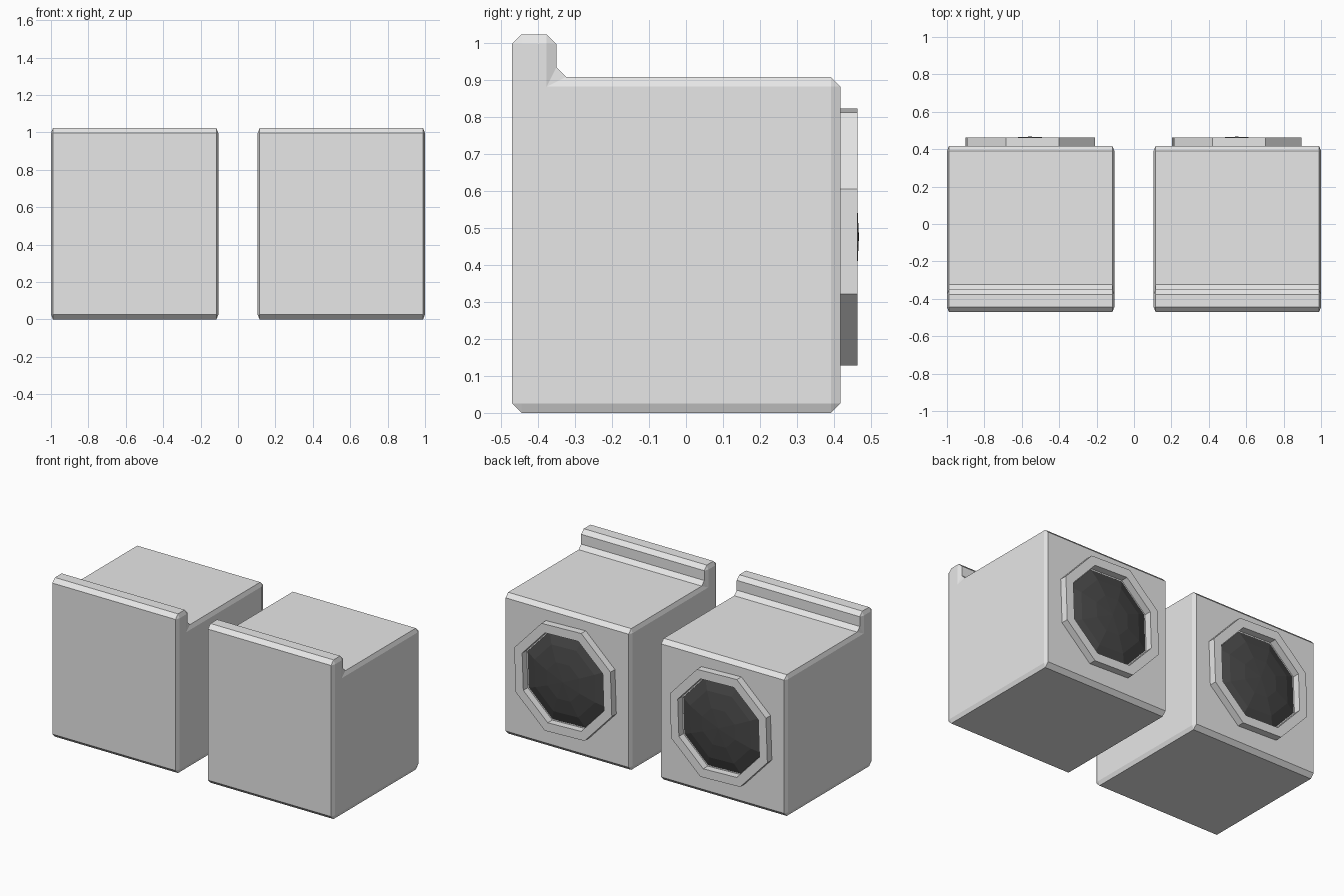
import bpy, bmesh, math

cube = bpy.data.objects.get("Cube")
if cube:
    bpy.data.objects.remove(cube, do_unlink=True)


def material(name, value):
    mat = bpy.data.materials.new(name)
    mat.use_nodes = True
    colour = (value, value, value, 1)
    mat.diffuse_color = colour
    bsdf = mat.node_tree.nodes["Principled BSDF"]
    bsdf.inputs["Base Color"].default_value = colour
    return mat


light_grey = material("light grey", 0.8)
dark_grey = material("dark grey", 0.064)

BACK = 0.417          # rear face of the box
MID_Z = 0.475         # height of the lens centre
SIDES = 8
START = math.radians(20.5)


def finish(bm, name, mat, location):
    bmesh.ops.remove_doubles(bm, verts=bm.verts, dist=1e-5)
    bmesh.ops.recalc_face_normals(bm, faces=bm.faces)
    mesh = bpy.data.meshes.new(name)
    bm.to_mesh(mesh)
    bm.free()
    mesh.materials.append(mat)
    obj = bpy.data.objects.new(name, mesh)
    obj.location = location
    bpy.context.collection.objects.link(obj)
    return obj


def box_with_lip(name, x):
    """L-shaped side profile extruded across, chamfered on every edge."""
    squash = 0.4      # narrows the chamfer across the width
    half = 0.4475 / squash
    profile = [(-0.47, 0), (BACK, 0), (BACK, 0.907),
               (-0.35, 0.907), (-0.35, 1.022), (-0.47, 1.022)]
    bm = bmesh.new()
    face = bm.faces.new([bm.verts.new((-half, y, z)) for y, z in profile])
    extruded = bmesh.ops.extrude_face_region(bm, geom=[face])["geom"]
    moved = [v for v in extruded if isinstance(v, bmesh.types.BMVert)]
    bmesh.ops.translate(bm, verts=moved, vec=(2 * half, 0, 0))
    obj = finish(bm, name, light_grey, (x, 0, 0))
    obj.scale.x = squash
    bevel = obj.modifiers.new("chamfer", "BEVEL")
    bevel.width = 0.026
    bevel.segments = 1


def turned(name, profile, mat, x, closed):
    """Eight-sided turning of (radius, y) points about the rear axis."""
    bm = bmesh.new()
    columns = []
    for i in range(SIDES):
        a = START + i * math.tau / SIDES
        columns.append([bm.verts.new((r * math.cos(a), y, r * math.sin(a)))
                        for r, y in profile])
    count = len(profile)
    for i in range(SIDES):
        here, there = columns[i], columns[(i + 1) % SIDES]
        for j in range(count if closed else count - 1):
            k = (j + 1) % count
            bm.faces.new((here[j], here[k], there[k], there[j]))
    finish(bm, name, mat, (x, 0, MID_Z))


# Flattened dome, sunk slightly into the rear face
dome = [(0.325 * math.cos(t * math.pi / 8), 0.39 + 0.077 * math.sin(t * math.pi / 8))
        for t in range(5)]
# Raised rim around it
rim = [(0.37, 0.4), (0.37, 0.463), (0.31, 0.463), (0.31, 0.4)]

for side, x in (("right", -0.5525), ("left", 0.5525)):
    box_with_lip(side + "_box", x)
    turned(side + "_rim", rim, light_grey, x - 0.003, True)
    turned(side + "_dome", dome, dark_grey, x - 0.003, False)
